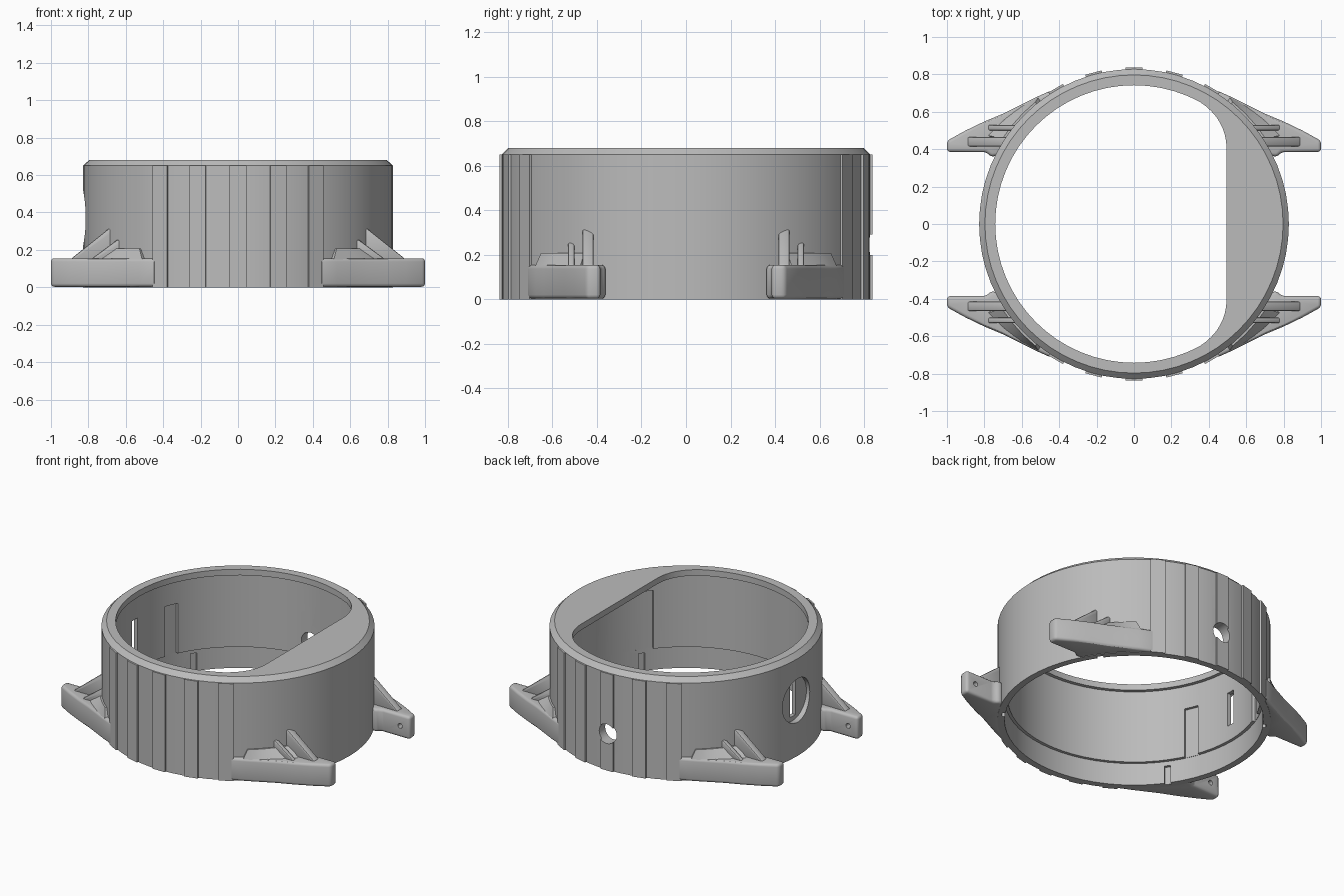
import bpy
import bmesh
from math import cos, sin, radians, pi
from mathutils import Matrix, Vector

old = bpy.data.objects.get("Cube")
if old:
    bpy.data.objects.remove(old, do_unlink=True)

grey = bpy.data.materials.new("plain grey")
grey.use_nodes = True
grey.diffuse_color = (0.5, 0.5, 0.5, 1)
grey.node_tree.nodes["Principled BSDF"].inputs["Base Color"].default_value = (0.5, 0.5, 0.5, 1)

SEGMENTS = 64
OUTER, BORE, LIP, SOCKET = 0.828, 0.765, 0.742, 0.785
HEIGHT, SHOULDER = 0.68, 0.65


def finish(name, bm):
    bmesh.ops.recalc_face_normals(bm, faces=bm.faces)
    mesh = bpy.data.meshes.new(name)
    bm.to_mesh(mesh)
    bm.free()
    mesh.materials.append(grey)
    obj = bpy.data.objects.new(name, mesh)
    bpy.context.collection.objects.link(obj)
    return obj


def activate(obj):
    bpy.ops.object.select_all(action='DESELECT')
    obj.select_set(True)
    bpy.context.view_layer.objects.active = obj


def polar(r, deg):
    return (r * cos(radians(deg)), r * sin(radians(deg)))


def arc(r, start, end, steps):
    return [polar(r, start + (end - start) * i / steps) for i in range(steps + 1)]


def prism(name, outline, z0, z1, top=None):
    """Solid between an outline at z0 and the same or another outline at z1."""
    bm = bmesh.new()
    low = [bm.verts.new((x, y, z0)) for x, y in outline]
    high = [bm.verts.new((x, y, z1)) for x, y in (top or outline)]
    bm.faces.new(low)
    bm.faces.new(high)
    n = len(low)
    for i in range(n):
        j = (i + 1) % n
        bm.faces.new((low[i], low[j], high[j], high[i]))
    return finish(name, bm)


def revolve(name, profile):
    bm = bmesh.new()
    rings = []
    for k in range(SEGMENTS):
        a = 2 * pi * k / SEGMENTS
        rings.append([bm.verts.new((r * cos(a), r * sin(a), z)) for r, z in profile])
    n = len(profile)
    for k in range(SEGMENTS):
        a, b = rings[k], rings[(k + 1) % SEGMENTS]
        for i in range(n):
            j = (i + 1) % n
            bm.faces.new((a[i], b[i], b[j], a[j]))
    return finish(name, bm)


def radial_box(name, deg, r0, r1, width, z0, z1):
    """Box facing outward at the given angle."""
    bm = bmesh.new()
    move = Matrix.Translation(((r0 + r1) / 2, 0, (z0 + z1) / 2))
    size = Matrix.Diagonal((r1 - r0, width, z1 - z0, 1))
    bmesh.ops.create_cube(bm, size=1, matrix=Matrix.Rotation(radians(deg), 4, 'Z') @ move @ size)
    return finish(name, bm)


def rod(name, centre, axis, radius, length, sides=32):
    bm = bmesh.new()
    turn = Vector(axis).to_track_quat('Z', 'Y').to_matrix().to_4x4()
    bmesh.ops.create_cone(bm, cap_ends=True, segments=sides, radius1=radius, radius2=radius,
                          depth=length, matrix=Matrix.Translation(centre) @ turn)
    return finish(name, bm)


def cut(obj, cutter):
    cutter.hide_render = True
    mod = obj.modifiers.new("cut", 'BOOLEAN')
    mod.operation = 'DIFFERENCE'
    mod.solver = 'EXACT'
    mod.object = cutter
    activate(obj)
    bpy.ops.object.modifier_apply(modifier=mod.name)
    bpy.data.objects.remove(cutter, do_unlink=True)


def bevel(obj, width, segments):
    mod = obj.modifiers.new("round", 'BEVEL')
    mod.width = width
    mod.segments = segments
    mod.limit_method = 'ANGLE'
    mod.angle_limit = radians(40)
    activate(obj)
    bpy.ops.object.modifier_apply(modifier=mod.name)


def smooth(obj):
    activate(obj)
    bpy.ops.object.shade_smooth_by_angle(angle=radians(30))


# Ring body with top lip and wider socket at the bottom
body = revolve("case_ring", [(OUTER, 0), (OUTER, SHOULDER), (0.797, HEIGHT), (LIP, HEIGHT),
                             (LIP, 0.64), (BORE, 0.64), (BORE, 0.15), (SOCKET, 0.15), (SOCKET, 0)])


def back_hole():
    return rod("hole_cutter", (0, 0.8, 0.245), (0, 1, 0), 0.065, 0.2)


cut(body, back_hole())
# Round pocket in the side wall with a narrow slit through it
cut(body, rod("pocket_cutter", (-0.89, 0, 0.37), (1, 0, 0), 0.145, 0.2, 48))
cut(body, radial_box("slit_cutter", 180, 0.7, 0.9, 0.055, 0.255, 0.485))
# Inner wall recesses and small bottom notches
for deg in (157, 203):
    cut(body, radial_box("recess_cutter", deg, 0.73, 0.782, 0.093, 0.13, 0.485))
cut(body, prism("wide_recess_cutter", arc(0.782, -40, 40, 16) + arc(0.745, 40, -40, 16), 0.13, 0.54))
for deg in (35, 145, 215, 325):
    cut(body, radial_box("notch_cutter", deg, 0.74, 0.803, 0.04, -0.05, 0.12))
smooth(body)

# Flat cover across one side of the opening
step = 360 / SEGMENTS
rim = [polar(LIP, k * step) for k in range(-11, 12)]
start, handle, end = Vector((0.495, 0.40)), Vector((0.495, 0.56)), Vector(rim[-1])
corner = []
for i in range(1, 9):
    t = i / 8
    corner.append(tuple(end * (1 - t) ** 2 + handle * 2 * t * (1 - t) + start * t * t))
cover = prism("cover_segment", rim + corner + [(x, -y) for x, y in reversed(corner)], 0.64, HEIGHT)
smooth(cover)

# Flat grip strips on the front and back
for middle in (90, 270):
    for offset in (-30, -15, 0, 15, 30):
        strip = radial_box("grip_strip", middle + offset, 0.805, 0.838, 0.09, 0, SHOULDER)
        if middle == 90 and offset == 0:
            cut(strip, back_hole())

# Four lugs, each with a collar against the wall and two ribs
LUG = [(0.765, 0.36), (0.79, 0.385), (1, 0.385), (1, 0.445), (0.9, 0.5), (0.8, 0.548),
       (0.7, 0.59), (0.6, 0.64), (0.53, 0.675), (0.44, 0.715)]
RIBS = [("large_rib", 0.44, 0.05, 0.69, 0.89, 0.315), ("small_rib", 0.515, 0.03, 0.645, 0.78, 0.255)]


def rib(name, y, width, x0, x1, top, sx, sy):
    side = [(x0 - 0.03, 0.14), (x1, 0.14), (x1, 0.155), (x0, top), (x0 - 0.03, top - 0.01)]
    bm = bmesh.new()
    a, b = [[bm.verts.new((sx * x, sy * (y + d * width), z)) for x, z in side] for d in (-0.5, 0.5)]
    bm.faces.new(a)
    bm.faces.new(b)
    for i in range(len(side)):
        j = (i + 1) % len(side)
        bm.faces.new((a[i], a[j], b[j], b[i]))
    obj = finish(name, bm)
    bevel(obj, width * 0.25, 2)
    smooth(obj)


for sx in (-1, 1):
    for sy in (-1, 1):
        place = ("left" if sx > 0 else "right") + ("_back" if sy > 0 else "_front")

        def flip(points):
            return [(sx * x, sy * y) for x, y in points]

        lug = prism("lug_" + place, flip(LUG + arc(0.806, 57, 27, 5)), 0.003, 0.155)
        bevel(lug, 0.018, 3)
        cut(lug, rod("pin_cutter", (sx * 0.93, sy * 0.385, 0.08), (0, 1, 0), 0.016, 0.08, 16))
        smooth(lug)

        foot = [polar(0.925 - 0.075 * i / 6, 31 + 22 * i / 6) for i in range(7)]
        brow = arc(0.838, 33, 51, 6)
        collar = prism("collar_" + place, flip(foot + arc(0.81, 53, 31, 6)), 0.145, 0.208,
                       flip(brow + arc(0.81, 51, 33, 6)))
        smooth(collar)
        for name, y, width, x0, x1, top in RIBS:
            rib(name + "_" + place, y, width, x0, x1, top, sx, sy)
